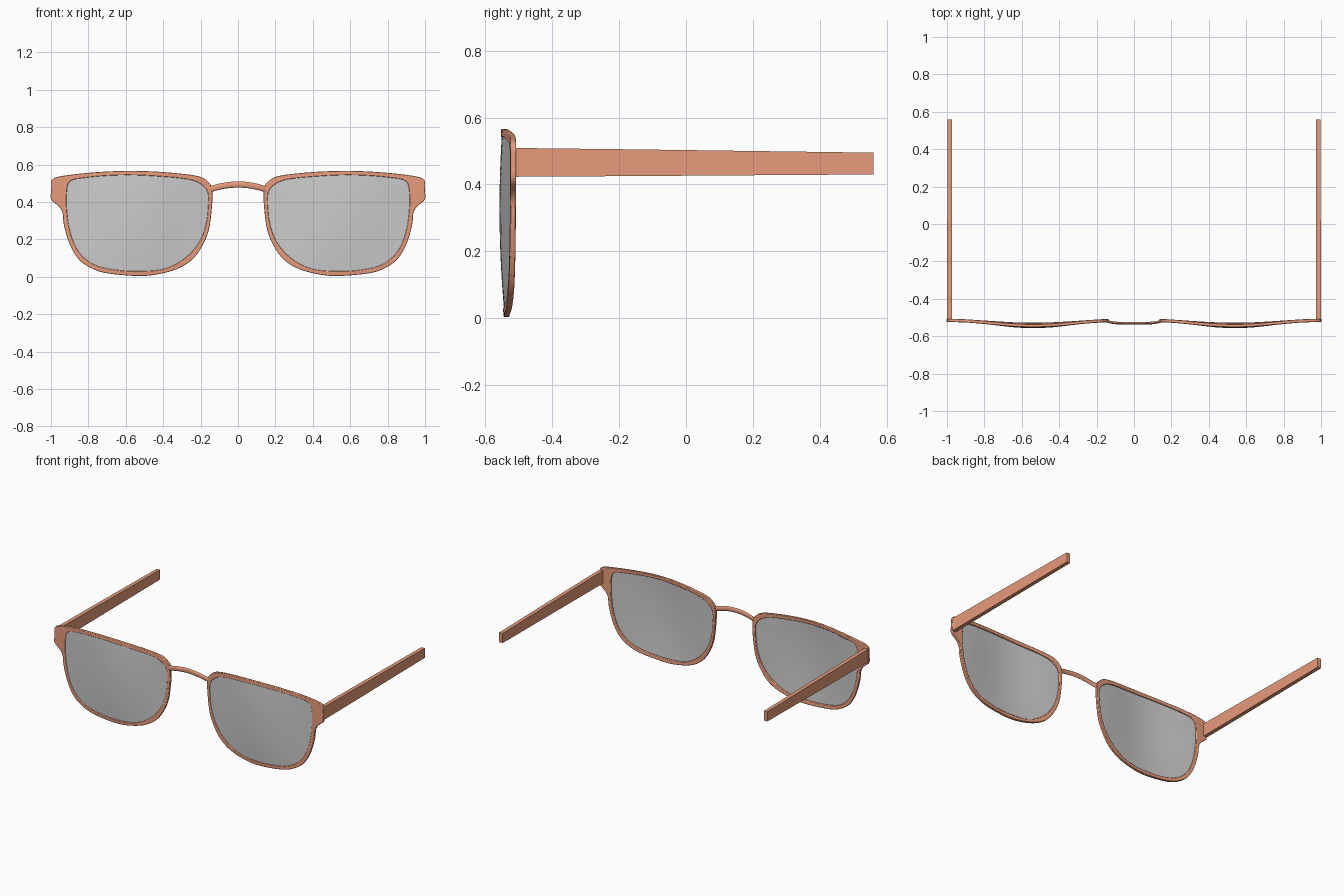
import bpy, math
from mathutils import Vector

if "Cube" in bpy.data.objects:
    bpy.data.objects.remove(bpy.data.objects["Cube"])

CX, CZ = 0.54, 0.30          # centre of the right lens

coral = bpy.data.materials.new("coral_frame")
coral.diffuse_color = (0.80, 0.33, 0.20, 1)
coral.use_nodes = True
coral.node_tree.nodes["Principled BSDF"].inputs["Base Color"].default_value = coral.diffuse_color

OUTER = [(.157, .505), (.195, .532), (.275, .548), (.436, .562), (.60, .566), (.757, .559),
         (.89, .546), (.97, .532), (.998, .512), (1.0, .46), (.998, .412), (.957, .375),
         (.938, .34), (.933, .29), (.917, .222), (.89, .152), (.847, .088), (.783, .045),
         (.703, .019), (.543, .004), (.436, .012), (.329, .04), (.249, .088), (.195, .158),
         (.158, .243), (.142, .345), (.136, .44), (.143, .484)]
INNER = [(.185, .484), (.233, .512), (.329, .529), (.543, .543), (.703, .54), (.837, .527),
         (.89, .515), (.912, .482), (.917, .388), (.906, .281), (.885, .20), (.853, .136),
         (.80, .083), (.73, .051), (.596, .031), (.436, .035), (.345, .061), (.26, .12),
         (.20, .20), (.168, .297), (.158, .415), (.165, .457)]


def smooth_loop(pts, n):
    """Closed Catmull-Rom curve through pts."""
    out, k = [], len(pts)
    for i in range(k):
        a, b, c, d = (Vector(pts[(i + j) % k]) for j in (-1, 0, 1, 2))
        for s in range(n):
            t = s / n
            out.append(0.5 * (2 * b + (c - a) * t + (2 * a - 5 * b + 4 * c - d) * t * t
                              + (3 * b - a - 3 * c + d) * t ** 3))
    return out


def ray_hit(loop, p):
    """Point of loop on the ray from the lens centre through p."""
    o = Vector((CX, CZ))
    d = (p - o).normalized()
    for i in range(len(loop)):
        a, b = loop[i - 1] - o, loop[i] - o
        ca, cb = d.x * a.y - d.y * a.x, d.x * b.y - d.y * b.x
        if ca * cb <= 0 and ca != cb:
            h = a + (b - a) * (ca / (ca - cb))
            if h.dot(d) > 0:
                return o + h
    return p


def front_y(x, z):
    """Gently domed front surface shared by rim and lens."""
    c = 0.5 * (1 + math.cos(math.pi * min(abs(x - CX) / 0.44, 1)))
    return -0.524 - 0.036 * c * max(0, 1 - 4.1 * (z - 0.33) ** 2)


def make(name, verts, faces, mat=None, mirror=False, bevel=0, angle=40):
    me = bpy.data.meshes.new(name)
    me.from_pydata(verts, [], faces)
    ob = bpy.data.objects.new(name, me)
    bpy.context.collection.objects.link(ob)
    if mat:
        me.materials.append(mat)
    bpy.ops.object.select_all(action='DESELECT')
    ob.select_set(True)
    bpy.context.view_layer.objects.active = ob
    bpy.ops.object.mode_set(mode='EDIT')
    bpy.ops.mesh.select_all(action='SELECT')
    bpy.ops.mesh.normals_make_consistent(inside=False)
    bpy.ops.object.mode_set(mode='OBJECT')
    bpy.ops.object.shade_smooth_by_angle(angle=math.radians(angle))
    if bevel:
        b = ob.modifiers.new("soft_edges", 'BEVEL')
        b.width, b.segments, b.limit_method = bevel, 2, 'ANGLE'
        b.angle_limit = math.radians(50)
    if mirror:
        ob.modifiers.new("mirror", 'MIRROR').use_mirror_merge = False
    return ob


def bands(rings, n, closed):
    """Quads joining consecutive rings of n points."""
    pairs = [(r, (r + 1) % rings) for r in range(rings if closed else rings - 1)]
    return [(a * n + i, a * n + (i + 1) % n, b * n + (i + 1) % n, b * n + i)
            for a, b in pairs for i in range(n)]


outer = smooth_loop(OUTER, 4)
fine_inner = smooth_loop(INNER, 6)
inner = [ray_hit(fine_inner, p) for p in outer]
n = len(outer)

# Rims with end pieces
T = 0.017
verts = []
for loop, off in ((outer, 0), (outer, T), (inner, T), (inner, 0)):
    verts += [(p.x, front_y(p.x, p.y) + off, p.y) for p in loop]
make("rim", verts, bands(4, n, True), coral, mirror=True, bevel=0.003)

# Domed lenses: concentric rings, front and back skins
scales = [0.12, 0.3, 0.5, 0.7, 0.87, 1.006]
verts = []
for off, order in ((0.003, scales), (0.009, scales[::-1])):
    for s in order:
        for p in inner:
            x, z = CX + (p.x - CX) * s, CZ + (p.y - CZ) * s
            verts.append((x, front_y(x, z) + off, z))
rings = 2 * len(scales)
faces = bands(rings, n, False)
faces += [tuple(range(n)), tuple(range((rings - 1) * n, rings * n))]
make("lens", verts, faces, mirror=True)

# Arched bridge
verts, steps, sides = [], 24, 12
for i in range(steps + 1):
    u = -1 + 2 * i / steps
    x, y, z = 0.15 * u, -0.531 + 0.012 * u ** 4, 0.493 - 0.026 * u * u
    for j in range(sides):
        a = 2 * math.pi * j / sides
        verts.append((x, y + 0.007 * math.cos(a), z + 0.0165 * math.sin(a)))
faces = bands(steps + 1, sides, False)
faces += [tuple(range(sides)), tuple(range(steps * sides, (steps + 1) * sides))]
make("bridge", verts, faces, coral)

# Tapered temple arms
verts = []
for y, x0, x1, z0, z1 in ((-0.515, .973, .999, .423, .509), (-0.17, .973, .999, .425, .505),
                          (0.56, .972, .997, .430, .495)):
    verts += [(x0, y, z0), (x1, y, z0), (x1, y, z1), (x0, y, z1)]
make("temple_arm", verts, bands(3, 4, False) + [(0, 1, 2, 3), (8, 9, 10, 11)],
     coral, mirror=True)
